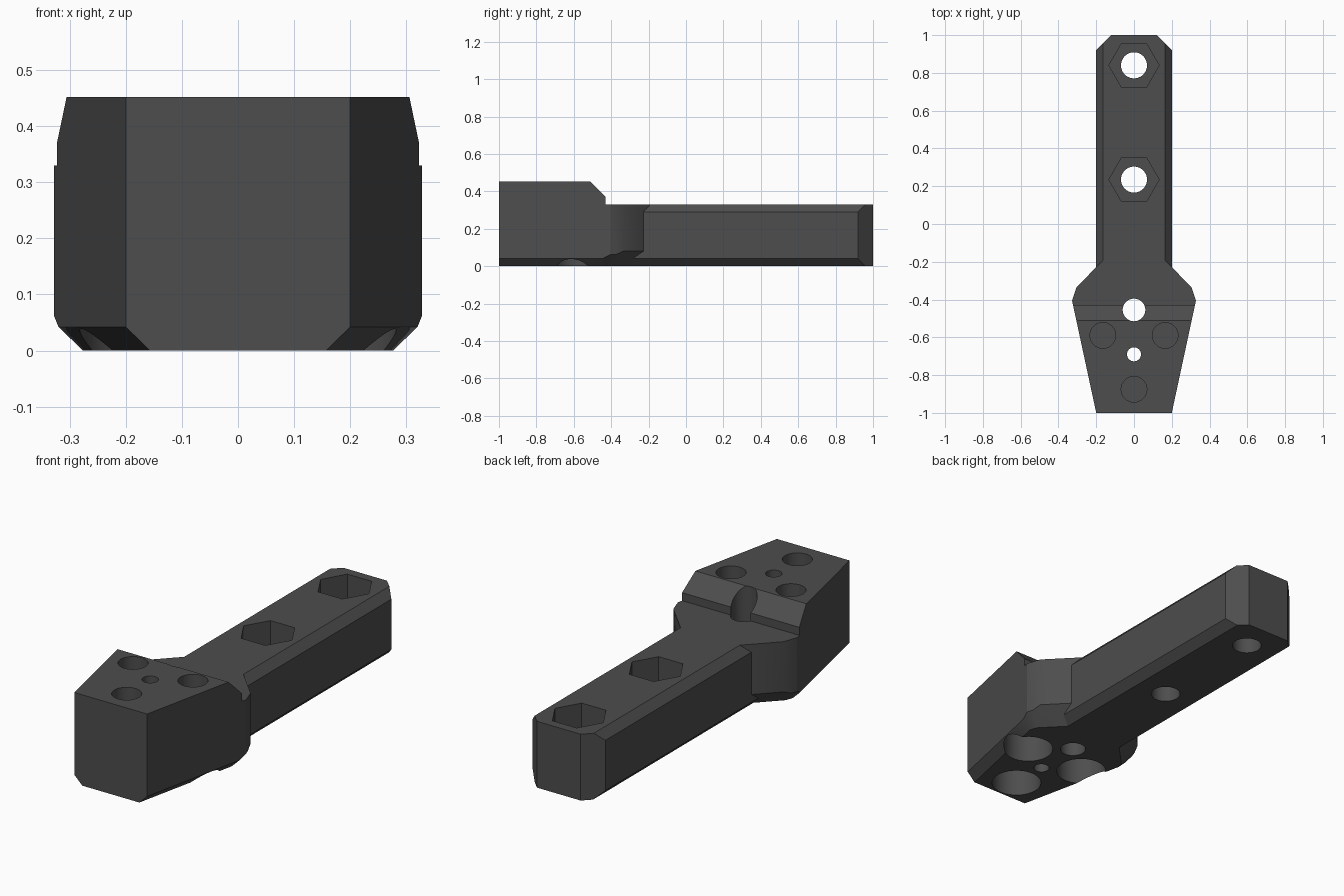
import bpy, bmesh, math
from mathutils import Vector

if "Cube" in bpy.data.objects:
    bpy.data.objects.remove(bpy.data.objects["Cube"])

TOP, HIGH = 0.33, 0.452          # bar and head heights

mat = bpy.data.materials.new("dark grey")
mat.diffuse_color = (0.075, 0.075, 0.075, 1)
mat.use_nodes = True
mat.node_tree.nodes["Principled BSDF"].inputs["Base Color"].default_value = mat.diffuse_color


def make(name, bm):
    bmesh.ops.recalc_face_normals(bm, faces=bm.faces)
    me = bpy.data.meshes.new(name)
    bm.to_mesh(me)
    bm.free()
    me.materials.append(mat)
    ob = bpy.data.objects.new(name, me)
    bpy.context.collection.objects.link(ob)
    return ob


def prism(points, offset):
    """Extrude a closed 3D polygon along an offset."""
    bm = bmesh.new()
    face = bm.faces.new([bm.verts.new(p) for p in points])
    res = bmesh.ops.extrude_face_region(bm, geom=[face], use_keep_orig=True)
    bmesh.ops.translate(bm, vec=offset,
                        verts=[v for v in res["geom"] if isinstance(v, bmesh.types.BMVert)])
    return bm


def trim(bm, co, no):
    """Slice off everything beyond a plane and close the cut."""
    res = bmesh.ops.bisect_plane(bm, geom=bm.verts[:] + bm.edges[:] + bm.faces[:],
                                 dist=1e-5, plane_co=co, plane_no=no, clear_outer=True)
    edges = [e for e in res["geom_cut"] if isinstance(e, bmesh.types.BMEdge)]
    bmesh.ops.holes_fill(bm, edges=edges, sides=0)


def boolean(target, tool, op):
    mod = target.modifiers.new(op, 'BOOLEAN')
    mod.operation, mod.solver, mod.object = op, 'EXACT', tool
    bpy.context.view_layer.objects.active = target
    bpy.ops.object.modifier_apply(modifier=mod.name)
    bpy.data.objects.remove(tool)


def bore(target, x, y, r, z0, z1, sides=48):
    """Cut a round or hexagonal hole between two heights."""
    ring = [(x + r * math.cos(2 * math.pi * i / sides),
             y + r * math.sin(2 * math.pi * i / sides), z0) for i in range(sides)]
    boolean(target, make("hole_cutter", prism(ring, (0, 0, z1 - z0))), 'DIFFERENCE')


# Head: tapered block flaring back into the bar, chamfered along the lower sides
side = [(0.2, -1.0), (0.328, -0.405), (0.304, -0.335), (0.165, -0.192)]
outline = side + [(-x, y) for x, y in reversed(side)]
bm = prism([(x, y, 0) for x, y in outline], (0, 0, HIGH))
for (a, b), size in zip(zip(side, side[1:]), (0.042, 0.062, 0.08)):
    n = Vector((b[1] - a[1], a[0] - b[0], 0)).normalized()
    for s in (1, -1):
        trim(bm, (s * a[0], a[1], size), Vector((s * n.x, n.y, -1)))
body = make("bracket_body", bm)

# Step and slope behind the tall part of the head
step = [(-0.51, HIGH), (-0.43, 0.37), (-0.43, TOP), (0, TOP), (0, 0.6), (-0.51, 0.6)]
boolean(body, make("step_cutter", prism([(-0.5, y, z) for y, z in step], (1, 0, 0))),
        'DIFFERENCE')

# Bar: chamfered section with clipped rear corners
c = 0.04
section = [(0.2, c), (0.2, TOP - c), (0.163, TOP), (-0.163, TOP),
           (-0.2, TOP - c), (-0.2, c), (-0.16, 0), (0.16, 0)]
bm = prism([(x, -0.6, z) for x, z in section], (0, 1.6, 0))
for s in (1, -1):
    trim(bm, (s * 0.2, 0.92, 0), Vector((s, 1, 0)))
boolean(body, make("bar", bm), 'UNION')

# Bolt holes with hexagonal nut pockets in the bar
for y in (0.84, 0.235):
    bore(body, 0, y, 0.069, -0.1, 0.6)
    bore(body, 0, y, 0.133, 0.15, 0.6, 6)

# Through holes in the head
bore(body, 0, -0.455, 0.06, -0.1, 0.6)
bore(body, 0, -0.69, 0.037, -0.1, 0.6)

# Screw holes above wide recesses, separated by a thin web
for x, y in ((-0.165, -0.59), (0.165, -0.59), (0, -0.875)):
    bore(body, x, y, 0.068, 0.21, 0.6)
    bore(body, x, y, 0.117, -0.1, 0.2)

bpy.ops.object.select_all(action='DESELECT')
body.select_set(True)
bpy.context.view_layer.objects.active = body
bpy.ops.object.shade_smooth_by_angle(angle=math.radians(30))
